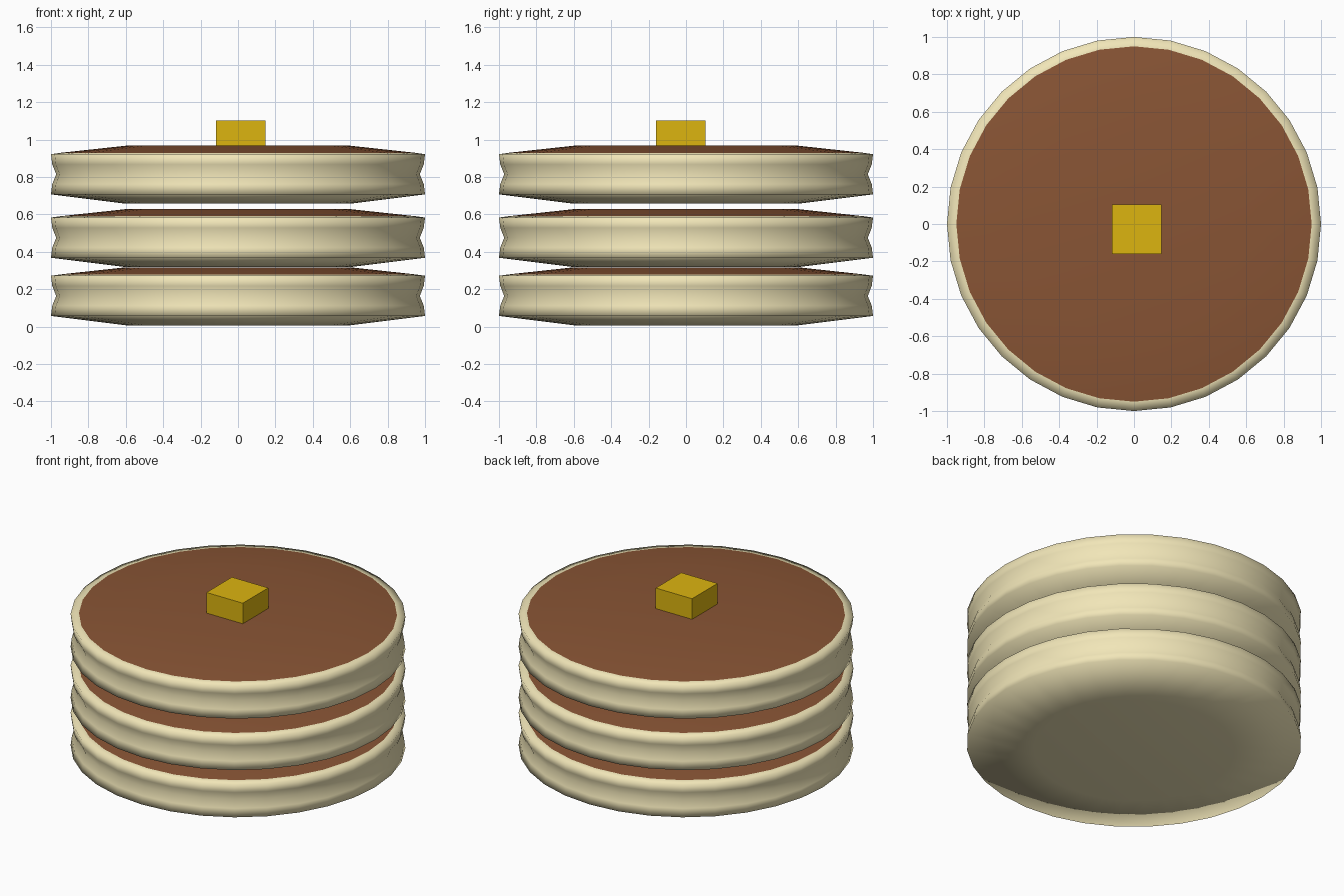
import bpy, bmesh, math

if "Cube" in bpy.data.objects:
    bpy.data.objects.remove(bpy.data.objects["Cube"])

def material(name, color):
    m = bpy.data.materials.new(name)
    m.diffuse_color = (*color, 1)
    m.use_nodes = True
    m.node_tree.nodes["Principled BSDF"].inputs["Base Color"].default_value = m.diffuse_color
    return m

batter = material("pale_batter", (0.88, 0.79, 0.48))
browned = material("browned_top", (0.25, 0.09, 0.035))
yellow = material("butter_yellow", (0.72, 0.46, 0.005))

# Half profile of a pancake (radius, height), bottom to top, with a pinched waist
PROFILE = [(0.6, 0.0), (1.0, 0.05), (0.993, 0.105), (0.972, 0.157),
           (0.993, 0.21), (1.0, 0.265), (0.95, 0.272), (0.6, 0.31)]
SIDES = 32

def pancake(name, z):
    bm = bmesh.new()
    rings = []
    for r, h in PROFILE:
        rings.append([bm.verts.new((r * math.cos(2 * math.pi * i / SIDES),
                                    r * math.sin(2 * math.pi * i / SIDES), h))
                      for i in range(SIDES)])
    last = len(rings) - 2
    for k in range(len(rings) - 1):
        a, b = rings[k], rings[k + 1]
        for i in range(SIDES):
            j = (i + 1) % SIDES
            f = bm.faces.new((a[i], a[j], b[j], b[i]))
            f.material_index = 1 if k == last else 0
    bm.faces.new(rings[0][::-1])
    bm.faces.new(rings[-1]).material_index = 1
    for f in bm.faces:
        f.smooth = True
    me = bpy.data.meshes.new(name)
    bm.to_mesh(me)
    bm.free()
    me.materials.append(batter)
    me.materials.append(browned)
    ob = bpy.data.objects.new(name, me)
    ob.location.z = z
    bpy.context.collection.objects.link(ob)

# Stack of three pancakes
for name, z in (("bottom_pancake", 0.007), ("middle_pancake", 0.318), ("top_pancake", 0.657)):
    pancake(name, z)

# Butter pat, sunk into the top pancake
bpy.ops.mesh.primitive_cube_add(size=1, location=(0.015, -0.028, 0.97))
butter = bpy.context.object
butter.name = "butter_pat"
butter.scale = (0.265, 0.265, 0.265)
butter.data.materials.append(yellow)
